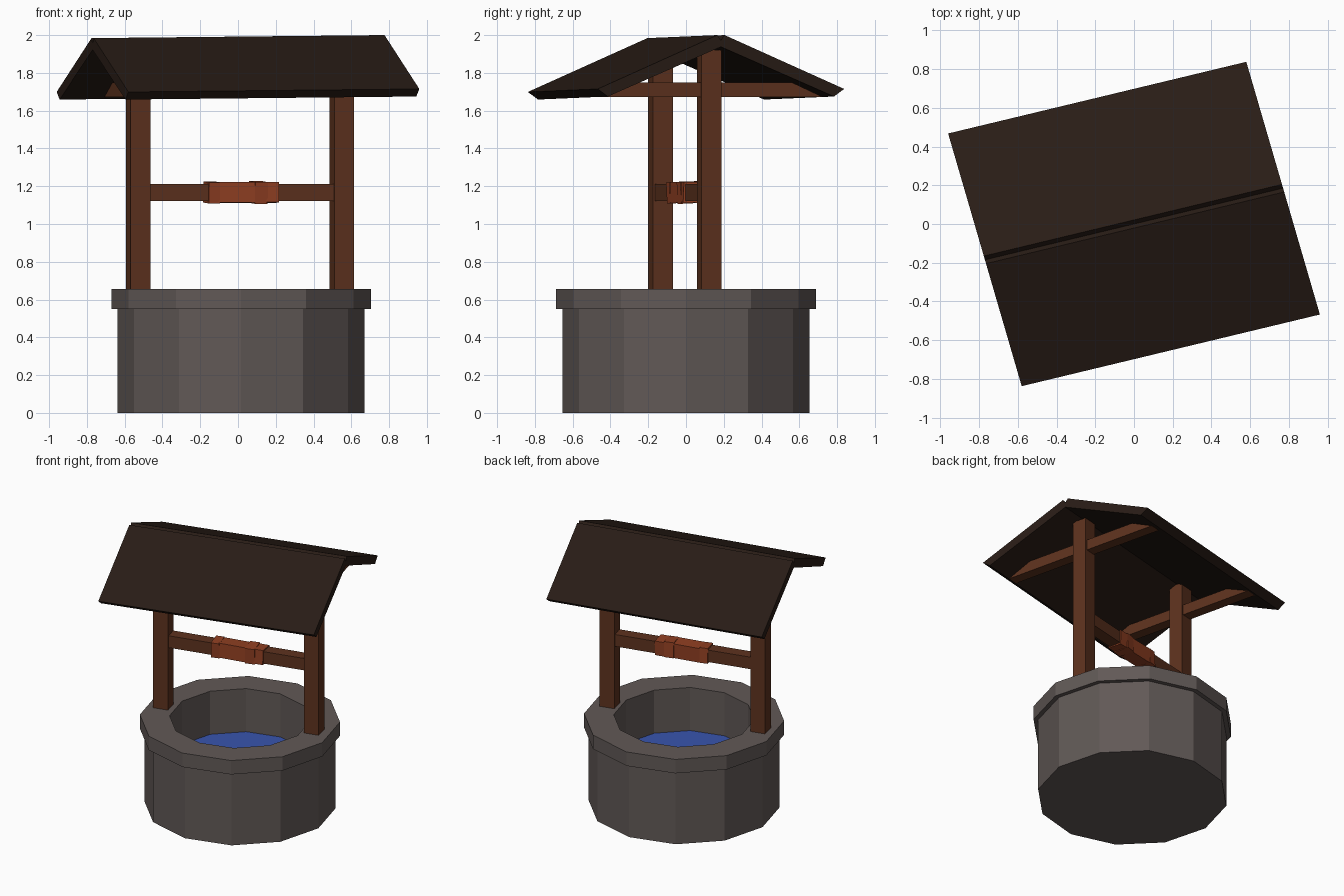
import bpy, math
from mathutils import Vector, Matrix

if "Cube" in bpy.data.objects:
    bpy.data.objects.remove(bpy.data.objects["Cube"])

YAW = math.atan2(0.257, 1.08)   # the whole wooden frame is turned on the stone base


def material(name, rgb):
    m = bpy.data.materials.new(name)
    m.diffuse_color = (*rgb, 1)
    m.use_nodes = True
    m.node_tree.nodes["Principled BSDF"].inputs["Base Color"].default_value = m.diffuse_color
    return m


STONE = material("stone", (0.12, 0.10, 0.094))
WOOD = material("wood", (0.11, 0.032, 0.013))
ROOF = material("dark_wood", (0.022, 0.012, 0.008))
ROPE = material("rope", (0.28, 0.05, 0.016))
WATER = material("water", (0.04, 0.09, 0.42))


def mesh(name, verts, faces, mat):
    me = bpy.data.meshes.new(name)
    me.from_pydata(verts, [], faces)
    me.materials.append(mat)
    ob = bpy.data.objects.new(name, me)
    bpy.context.collection.objects.link(ob)
    return ob


def prism(name, a, b, mat):
    """Join two matching outlines into a closed solid."""
    n = len(a)
    sides = [(i, (i + 1) % n, n + (i + 1) % n, n + i) for i in range(n)]
    return mesh(name, a + b, [tuple(range(n))[::-1], tuple(range(n, 2 * n))] + sides, mat)


def box(name, centre, size, mat, yaw=YAW, pitch=0.0):
    hx, hy, hz = (s / 2 for s in size)
    m = (Matrix.Translation(centre) @ Matrix.Rotation(yaw, 4, 'Z')
         @ Matrix.Rotation(pitch, 4, 'X'))
    ring = [(-hy, -hz), (hy, -hz), (hy, hz), (-hy, hz)]
    return prism(name, [m @ Vector((-hx, y, z)) for y, z in ring],
                 [m @ Vector((hx, y, z)) for y, z in ring], mat)


def lathe(name, profile, mat, cx=0.016, n=12):
    """Spin a profile into a faceted solid, capped at both ends."""
    verts = [(cx + r * math.cos(math.tau * i / n), r * math.sin(math.tau * i / n), z)
             for r, z in profile for i in range(n)]
    rows = len(profile)
    faces = [(k * n + i, k * n + (i + 1) % n, (k + 1) * n + (i + 1) % n, (k + 1) * n + i)
             for k in range(rows - 1) for i in range(n)]
    faces += [tuple(range(n))[::-1], tuple(range((rows - 1) * n, rows * n))]
    return mesh(name, verts, faces, mat)


# Stone wall with overhanging rim, and the water inside
lathe("stone_wall", [(0.655, 0), (0.655, 0.55), (0.687, 0.55), (0.687, 0.655),
                     (0.483, 0.655), (0.483, 0.30)], STONE)
lathe("water", [(0.482, 0.31), (0.482, 0.33)], WATER)

# Posts and the tie beams crossing them under the roof
along = Vector((math.cos(YAW), math.sin(YAW), 0))
across = Vector((-math.sin(YAW), math.cos(YAW), 0))
for side, x, y in (("left", -0.528, -0.135), ("right", 0.55, 0.122)):
    p = Vector((x, y, 0))
    box(side + "_post", (x, y, 1.265), (0.108, 0.108, 1.31), WOOD)
    outline = [(-0.61, 1.672), (0.61, 1.672), (0.44, 1.75), (-0.44, 1.75)]
    ends = [[p + along * s + across * v + Vector((0, 0, z)) for v, z in outline]
            for s in (-0.04, 0.04)]
    prism(side + "_tie_beam", ends[0], ends[1], WOOD)

# Axle between the posts with wound rope segments
mid = Vector((0.011, -0.005, 1.167))
box("axle", mid, (1.08, 0.09, 0.09), WOOD)
for i, (s, w, size, turn) in enumerate([(-0.155, 0.06, 0.112, 0.05), (-0.03, 0.2, 0.108, -0.03),
                                        (0.10, 0.07, 0.115, 0.05), (0.165, 0.07, 0.108, -0.04)]):
    box(f"rope_wrap_{i + 1}", mid + along * s, (w, size, size), ROPE, YAW + turn, turn)

# Gabled roof with a small groove along the ridge
gable = [(-1, 1.707), (-0.03, 1.992), (0, 1.965), (0.03, 1.992), (1, 1.707),
         (0.917, 1.667), (0, 1.93), (-0.917, 1.667)]


def roof_end(u):
    return [Vector((0.77 * u - 0.19 * v, 0.185 * u + 0.6525 * v, z + 0.008 * u))
            for v, z in gable]


prism("roof", roof_end(-1), roof_end(1), ROOF)

# Make all normals face outward
import bmesh
for ob in bpy.context.collection.objects:
    bm = bmesh.new()
    bm.from_mesh(ob.data)
    bmesh.ops.recalc_face_normals(bm, faces=bm.faces)
    bm.to_mesh(ob.data)
    bm.free()
